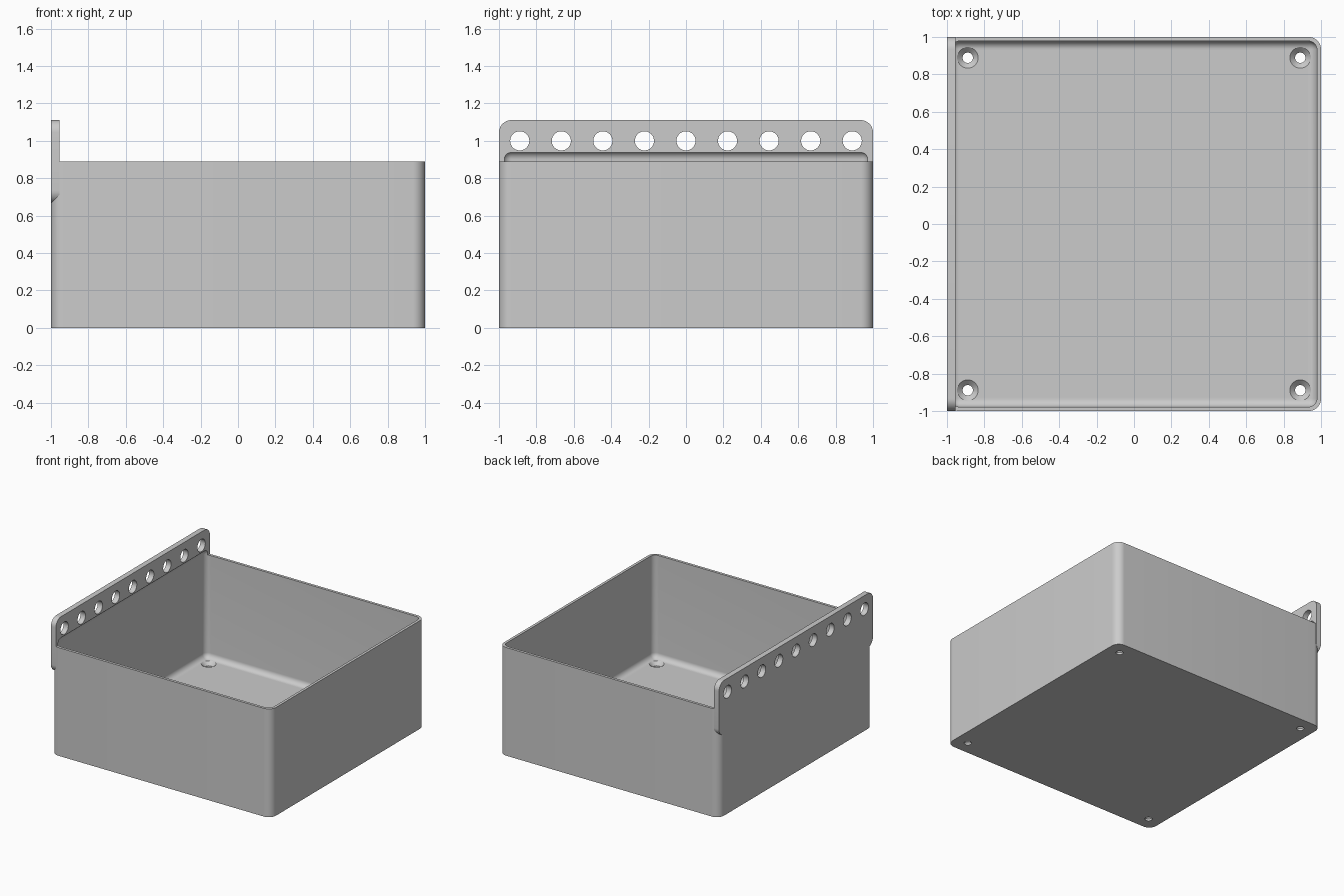
import bpy
import bmesh
import math
from mathutils import Matrix, Vector

MM = 2 / 90  # one design unit in scene units

if "Cube" in bpy.data.objects:
    bpy.data.objects.remove(bpy.data.objects["Cube"], do_unlink=True)

grey = bpy.data.materials.new("plain grey")
grey.use_nodes = True
COLOUR = (0.6, 0.6, 0.6, 1)
grey.diffuse_color = COLOUR
grey.node_tree.nodes["Principled BSDF"].inputs["Base Color"].default_value = COLOUR


def finish(name, bm):
    """Turn a bmesh into a named object, scaled to scene units."""
    bmesh.ops.scale(bm, vec=(MM, MM, MM), verts=bm.verts)
    bmesh.ops.recalc_face_normals(bm, faces=bm.faces)
    mesh = bpy.data.meshes.new(name)
    bm.to_mesh(mesh)
    bm.free()
    mesh.materials.append(grey)
    obj = bpy.data.objects.new(name, mesh)
    bpy.context.collection.objects.link(obj)
    return obj


def rounded_block(name, low, high, radius, axis=None):
    """Block with rounded edges: those along one axis, or all of them."""
    low, high = Vector(low), Vector(high)
    bm = bmesh.new()
    bmesh.ops.create_cube(bm, size=1)
    bmesh.ops.scale(bm, vec=high - low, verts=bm.verts)
    bmesh.ops.translate(bm, vec=(low + high) / 2, verts=bm.verts)
    edges = [e for e in bm.edges if axis is None
             or abs(e.verts[0].co[axis] - e.verts[1].co[axis]) > 0.1]
    bmesh.ops.bevel(bm, geom=edges, offset=radius, segments=10,
                    profile=0.5, affect='EDGES')
    return finish(name, bm)


def add_cone(bm, r1, r2, depth, centre, rotation=Matrix()):
    bmesh.ops.create_cone(bm, cap_ends=True, segments=40, radius1=r1, radius2=r2,
                          depth=depth, matrix=Matrix.Translation(centre) @ rotation)


def combine(target, tool, operation):
    """Apply a boolean and discard the tool object."""
    tool.hide_render = True
    mod = target.modifiers.new(operation.title(), 'BOOLEAN')
    mod.operation = operation
    mod.solver = 'EXACT'
    mod.object = tool
    bpy.context.view_layer.objects.active = target
    bpy.ops.object.modifier_apply(modifier=mod.name)
    bpy.data.objects.remove(tool, do_unlink=True)


# Outer box with rounded upright corners, plus the tall hanging plate
tray = rounded_block("hanging_tray", (-45, -45, 0), (45, 45, 40), 3, axis=2)
plate = rounded_block("hanging_plate", (-45, -45, 30), (-43, 45, 50), 3, axis=0)
combine(tray, plate, 'UNION')

# Soft-edged cavity, which also undercuts the foot of the plate
cavity = rounded_block("cavity_cutter", (-44, -44, 2), (44, 44, 42.5), 2)
combine(tray, cavity, 'DIFFERENCE')

# Row of hanging holes
bm = bmesh.new()
sideways = Matrix.Rotation(math.pi / 2, 4, 'Y')
for i in range(-4, 5):
    add_cone(bm, 2.3, 2.3, 6, (-44, i * 10, 45), sideways)
combine(tray, finish("hanging_hole_cutter", bm), 'DIFFERENCE')

# Countersunk screw holes in the floor corners
corners = [(x, y) for x in (-40, 40) for y in (-40, 40)]
bm = bmesh.new()
for x, y in corners:
    add_cone(bm, 1.25, 1.25, 6, (x, y, 0))
combine(tray, finish("screw_hole_cutter", bm), 'DIFFERENCE')
bm = bmesh.new()
for x, y in corners:
    add_cone(bm, 1.2, 2.8, 1.6, (x, y, 1.5))
combine(tray, finish("countersink_cutter", bm), 'DIFFERENCE')

# Smooth rounds, crisp edges
bpy.ops.object.select_all(action='DESELECT')
tray.select_set(True)
bpy.context.view_layer.objects.active = tray
bpy.ops.object.shade_smooth_by_angle(angle=math.radians(30))
